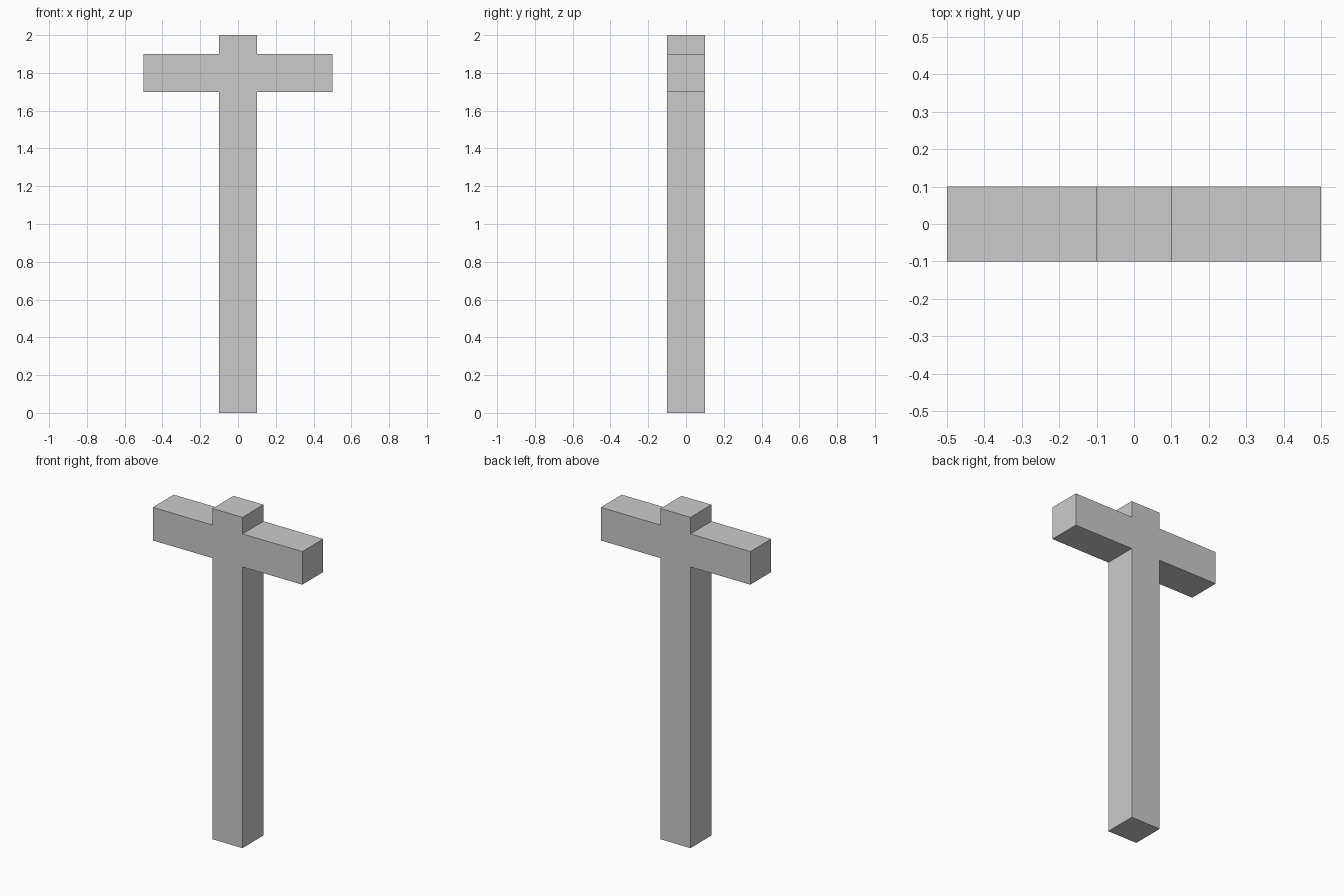
import bpy, bmesh

if "Cube" in bpy.data.objects:
    bpy.data.objects.remove(bpy.data.objects["Cube"])

# Right half of the outline (x, z), bottom to top; the left half is mirrored
half = [(0.1, 0), (0.1, 1.7), (0.5, 1.7), (0.5, 1.9), (0.1, 1.9), (0.1, 2.0)]
outline = half + [(-x, z) for x, z in reversed(half)]
depth = 0.2

# Post with flush crossbar: one outline extruded from front to back
bm = bmesh.new()
front = bm.faces.new([bm.verts.new((x, -depth / 2, z)) for x, z in outline])
ext = bmesh.ops.extrude_face_region(bm, geom=[front], use_keep_orig=True)
back = [g for g in ext["geom"] if isinstance(g, bmesh.types.BMVert)]
bmesh.ops.translate(bm, verts=back, vec=(0, depth, 0))
bmesh.ops.recalc_face_normals(bm, faces=bm.faces)

mesh = bpy.data.meshes.new("post_with_crossbar")
bm.to_mesh(mesh)
bm.free()
bpy.context.collection.objects.link(bpy.data.objects.new("post_with_crossbar", mesh))
